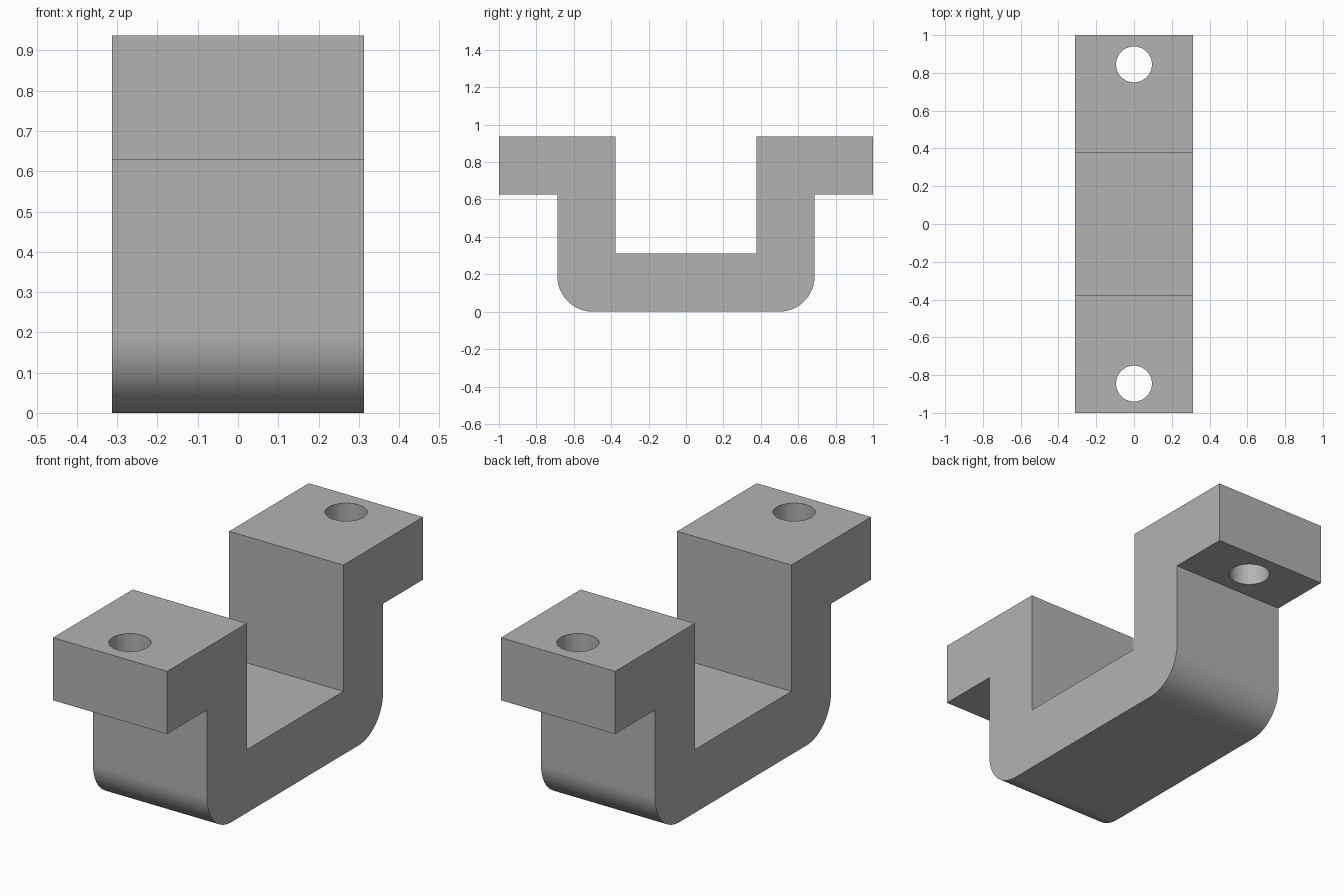
import bpy, bmesh, math
from mathutils import Matrix

cube = bpy.data.objects.get("Cube")
if cube:
    bpy.data.objects.remove(cube, do_unlink=True)

HALF_WIDTH = 0.3125
TOP, FLANGE_Z, FLOOR_Z = 0.9375, 0.6275, 0.3125
END, OUTER, INNER = 1.0, 0.6875, 0.3775
RADIUS, ARC_STEPS = 0.19, 24
HOLE_Y, HOLE_RADIUS = 0.845, 0.095

grey = bpy.data.materials.new("plain grey")
grey.use_nodes = True
colour = (0.45, 0.45, 0.45, 1)
grey.diffuse_color = colour
grey.node_tree.nodes["Principled BSDF"].inputs["Base Color"].default_value = colour


def make_object(name, bm):
    bmesh.ops.recalc_face_normals(bm, faces=bm.faces)
    mesh = bpy.data.meshes.new(name)
    bm.to_mesh(mesh)
    bm.free()
    mesh.materials.append(grey)
    obj = bpy.data.objects.new(name, mesh)
    bpy.context.collection.objects.link(obj)
    return obj


# Half of the side profile, from the inner floor corner round to the bottom
half = [(INNER, FLOOR_Z), (INNER, TOP), (END, TOP), (END, FLANGE_Z), (OUTER, FLANGE_Z)]
for i in range(ARC_STEPS + 1):
    a = math.pi / 2 * i / ARC_STEPS
    half.append((OUTER - RADIUS + RADIUS * math.cos(a), RADIUS - RADIUS * math.sin(a)))
profile = half + [(-y, z) for y, z in reversed(half)]

# Bracket body: extrude the profile across the width
bm = bmesh.new()
face = bm.faces.new([bm.verts.new((-HALF_WIDTH, y, z)) for y, z in profile])
side = bmesh.ops.extrude_face_region(bm, geom=[face])
verts = [v for v in side["geom"] if isinstance(v, bmesh.types.BMVert)]
bmesh.ops.translate(bm, verts=verts, vec=(2 * HALF_WIDTH, 0, 0))
bracket = make_object("bracket", bm)

# Bolt holes through both flanges
bm = bmesh.new()
for sign in (-1, 1):
    bmesh.ops.create_cone(bm, cap_ends=True, segments=48, radius1=HOLE_RADIUS,
                          radius2=HOLE_RADIUS, depth=0.6,
                          matrix=Matrix.Translation((0, sign * HOLE_Y, 0.8)))
cutter = make_object("hole_cutter", bm)
cutter.hide_render = True

cut = bracket.modifiers.new("bolt_holes", 'BOOLEAN')
cut.operation = 'DIFFERENCE'
cut.solver = 'EXACT'
cut.object = cutter
bpy.ops.object.select_all(action='DESELECT')
bracket.select_set(True)
bpy.context.view_layer.objects.active = bracket
bpy.ops.object.modifier_apply(modifier=cut.name)
bpy.data.objects.remove(cutter, do_unlink=True)

# Smooth bends and holes, sharp edges elsewhere
bpy.ops.object.shade_smooth_by_angle(angle=math.radians(30))
